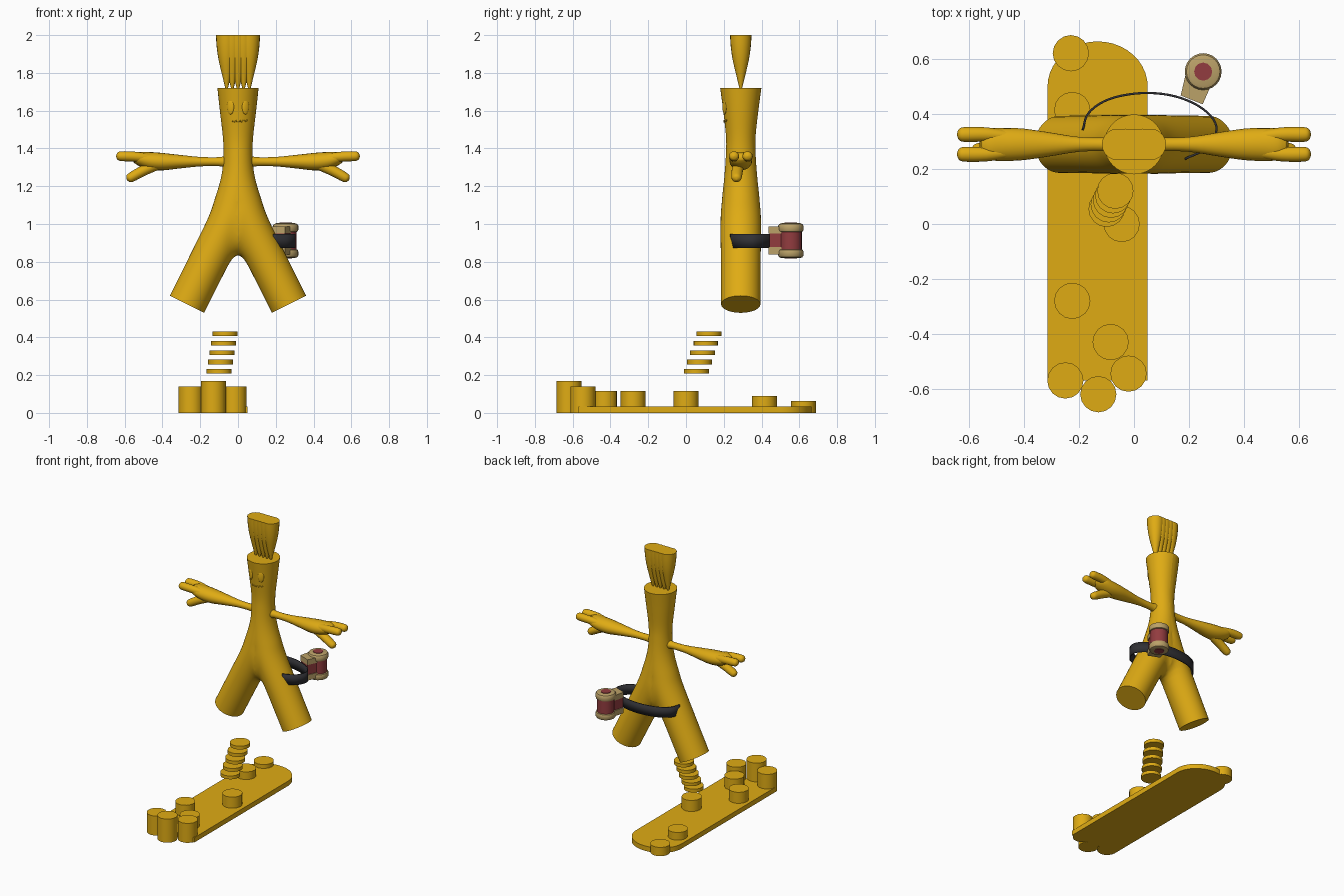
import bpy, bmesh
from math import sin, cos, pi, radians, sqrt
from mathutils import Vector, Matrix

if "Cube" in bpy.data.objects:
    bpy.data.objects.remove(bpy.data.objects["Cube"])


def material(name, rgb):
    m = bpy.data.materials.new(name)
    m.use_nodes = True
    m.diffuse_color = (*rgb, 1)
    m.node_tree.nodes["Principled BSDF"].inputs["Base Color"].default_value = (*rgb, 1)
    return m


GOLD = material("gold", (0.74, 0.41, 0.007))
TAN = material("tan", (0.50, 0.36, 0.14))
RED = material("dark red", (0.29, 0.045, 0.05))
BLACK = material("strap black", (0.03, 0.03, 0.035))
CY = 0.29  # depth of the figure's centre


def finish(bm, name, mat, angle=35):
    bmesh.ops.recalc_face_normals(bm, faces=bm.faces)
    mesh = bpy.data.meshes.new(name)
    bm.to_mesh(mesh)
    bm.free()
    obj = bpy.data.objects.new(name, mesh)
    bpy.context.collection.objects.link(obj)
    mesh.materials.append(mat)
    bpy.ops.object.select_all(action="DESELECT")
    obj.select_set(True)
    bpy.context.view_layer.objects.active = obj
    bpy.ops.object.shade_smooth_by_angle(angle=radians(angle))
    return obj


def spline(points, steps):
    """Catmull-Rom through the points."""
    p = [Vector(q) for q in points]
    p = [p[0] * 2 - p[1]] + p + [p[-1] * 2 - p[-2]]
    out = []
    for i in range(1, len(p) - 2):
        a, b, c, d = p[i - 1:i + 3]
        for s in range(steps):
            t = s / steps
            out.append(0.5 * (2 * b + (c - a) * t + (2 * a - 5 * b + 4 * c - d) * t * t
                              + (3 * b - a - 3 * c + d) * t ** 3))
    return out + [p[-2]]


def skin(bm, rings):
    rows = [[bm.verts.new(v) for v in ring] for ring in rings]
    n = len(rows[0])
    for a, b in zip(rows, rows[1:]):
        for j in range(n):
            bm.faces.new((a[j], a[(j + 1) % n], b[(j + 1) % n], b[j]))
    bm.faces.new(rows[0])
    bm.faces.new(rows[-1])


def tube(points, steps=4, sides=20):
    """Points are x, y, z, depth radius, cross radius."""
    path = spline(points, steps)
    centre = [Vector(p[:3]) for p in path]
    rings = []
    for i, p in enumerate(path):
        t = (centre[min(i + 1, len(path) - 1)] - centre[max(i - 1, 0)]).normalized()
        v = t.cross(Vector((0, 1, 0))).normalized()
        u = v.cross(t)
        ring = [2 * pi * k / sides for k in range(sides)]
        rings.append([centre[i] + u * p[3] * cos(a) + v * p[4] * sin(a) for a in ring])
    bm = bmesh.new()
    skin(bm, rings)
    return bm


def prism(name, outline, z0, z1, mat):
    bm = bmesh.new()
    skin(bm, [[(x, y, z) for x, y in outline] for z in (z0, z1)])
    return finish(bm, name, mat)


def circle(x, y, r, n=16):
    return [(x + r * cos(2 * pi * k / n), y + r * sin(2 * pi * k / n)) for k in range(n)]


def lathe(name, x, y, profile, mat, n=24):
    bm = bmesh.new()
    skin(bm, [[(*q, z) for q in circle(x, y, r, n)] for r, z in profile])
    return finish(bm, name, mat)


# Body: half a tube from leg to head, cut at the middle and mirrored
body = tube([(.27, CY, .575, .104, .101), (.16, CY, .795, .105, .102),
             (.06, CY, .995, .107, .105), (.018, CY, 1.12, .1, .104),
             (.002, CY, 1.25, .087, .086), (0, CY, 1.36, .079, .077),
             (0, CY, 1.46, .078, .08), (0, CY, 1.6, .093, .096),
             (0, CY, 1.72, .109, .109)], 6, 40)
bmesh.ops.bisect_plane(body, geom=body.verts[:] + body.edges[:] + body.faces[:],
                       plane_co=(0, 0, 0), plane_no=(1, 0, 0), clear_inner=True)
for v in body.verts:  # soften the crotch
    fade = min(1, max(0, (1.1 - v.co.z) / .15))
    w = fade * max(0, 1 - v.co.x / .05) ** 2
    v.co.z -= .045 * w
    v.co.y = CY + (v.co.y - CY) * (1 + .2 * w)
body_obj = finish(body, "body", GOLD)
body_obj.modifiers.new("mirror", "MIRROR").merge_threshold = .002

# Arms with two fingers and a thumb
for side, label in ((1, "left"), (-1, "right")):
    def limb(name, points):
        finish(tube([(side * p[0], *p[1:]) for p in points]), label + "_" + name, GOLD, 60)
    limb("arm", [(.05, CY, 1.33, .036, .036), (.1, CY, 1.33, .025, .024),
                 (.2, CY, 1.33, .027, .025), (.31, CY, 1.33, .044, .036),
                 (.4, CY, 1.33, .057, .046), (.47, CY, 1.335, .06, .046),
                 (.53, CY, 1.348, .056, .034), (.56, CY, 1.355, .03, .015)])
    for name, dy in (("front_finger", -.036), ("back_finger", .036)):
        limb(name, [(.46, CY + dy * .8, 1.345, .022, .025), (.54, CY + dy, 1.356, .026, .026),
                    (.615, CY + dy, 1.359, .027, .026), (.637, CY + dy, 1.359, .02, .019),
                    (.645, CY + dy, 1.359, .003, .003)])
    limb("thumb", [(.42, .28, 1.32, .032, .03), (.5, .272, 1.283, .03, .028),
                   (.56, .268, 1.25, .028, .026), (.58, .268, 1.238, .021, .02),
                   (.588, .268, 1.233, .003, .003)])

    # Raised eye
    eye = bmesh.new()
    bmesh.ops.create_uvsphere(eye, u_segments=20, v_segments=12, radius=1)
    place = (Matrix.Translation((side * .04, .204, 1.62)) @ Matrix.Rotation(side * .42, 4, "Z")
             @ Matrix.Diagonal((.02, .008, .04, 1)))
    bmesh.ops.transform(eye, matrix=place, verts=eye.verts)
    finish(eye, label + "_eye", GOLD)

# Wavy mouth
mouth = []
for k in range(9):
    x = -.03 + .01 * k
    mouth.append((x, CY - sqrt(.0885 ** 2 - x * x), 1.543 + .004 * (-1) ** k + max(0, x) * .1,
                  .003, .003))
finish(tube(mouth, 2, 8), "mouth", GOLD)

# Hair tufts
for k in range(5):
    tuft = spline([(.006, 1.715, 0), (.022, 1.78, 0), (.043, 1.87, 0),
                   (.053, 1.94, 0), (.057, 2.0, 0)], 3)
    lathe(f"hair_tuft_{k + 1}", -.06 + .03 * k, CY, [p[:2] for p in tuft], GOLD, 20)

# Hip strap: a ribbon with thickness
strap = bmesh.new()
line = spline([(-.187, .342, 0), (-.165, .405, 0), (-.09, .455, 0), (.03, .477, 0),
               (.15, .465, 0), (.25, .42, 0), (.3, .355, 0), (.27, .28, 0), (.185, .237, 0)], 5)
low = [strap.verts.new((p.x, p.y, .873)) for p in line]
top = [strap.verts.new((p.x, p.y, .946)) for p in line]
for i in range(len(line) - 1):
    strap.faces.new((low[i], low[i + 1], top[i + 1], top[i]))
strap_obj = finish(strap, "hip_strap", BLACK)
solid = strap_obj.modifiers.new("thickness", "SOLIDIFY")
solid.thickness, solid.offset = .008, 0

# Pouch: canister with rounded ends and a block joining it to the strap
PX, PY = .252, .555
lathe("canister_band", PX, PY, [(.058, .85), (.058, .975)], RED)
for name, base, s in (("canister_bottom", .82, 1), ("canister_top", 1.004, -1)):
    rim = [(.05, 0), (.061, .004), (.067, .013), (.067, .035), (.064, .043), (.056, .047)]
    lathe(name, PX, PY, [(r, base + s * h) for r, h in rim], TAN)
lathe("canister_lid_spot", PX, PY, [(.033, 1.0), (.033, 1.007)], RED, 12)
lathe("canister_base_spot", PX, PY, [(.033, .817), (.033, .824)], RED, 12)
block = [(.17, .468), (.25, .436), (.283, .51), (.188, .545)]
mid = [(.175, .47), (.247, .441), (.278, .51), (.193, .54)]
prism("pouch_block_lower", block, .838, .878, TAN)
prism("pouch_block_middle", mid, .878, .95, RED)
prism("pouch_block_upper", block, .95, .988, TAN)

# Board with one rounded end
end = [(-.1325 + .1825 * cos(pi * k / 20), .5 + .165 * sin(pi * k / 20)) for k in range(21)]
prism("board", end + [(-.315, -.57), (.05, -.57)], 0, .035, GOLD)

# Posts on the board
posts = [(-.23, .622, .063), (-.225, .415, .09), (-.045, 0, .115), (-.225, -.28, .115),
         (-.085, -.43, .115), (-.25, -.57, .14), (-.02, -.545, .14), (-.13, -.62, .17)]
for k, (x, y, h) in enumerate(posts):
    prism(f"post_{k + 1}", circle(x, y, .066), 0, h, GOLD)

# Floating leaning stack of discs
for k in range(5):
    z = .208 + .0495 * k
    prism(f"disc_{k + 1}", circle(-.1 + .008 * k, .055 + .0165 * k, .066), z, z + .024, GOLD)
